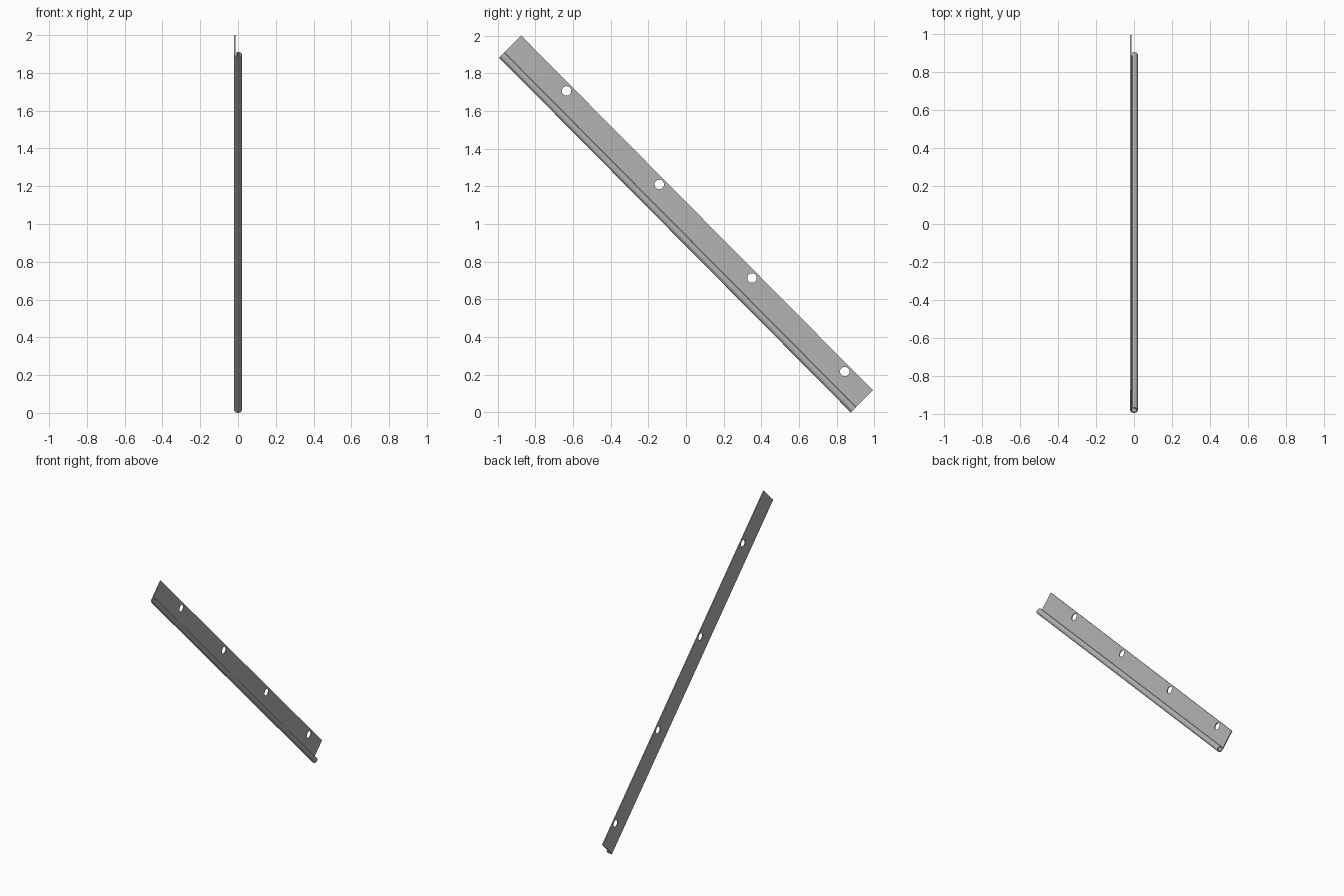
import bpy, bmesh, math
from mathutils import Matrix, Vector

if "Cube" in bpy.data.objects:
    bpy.data.objects.remove(bpy.data.objects["Cube"])

LENGTH, WIDTH = 2.652, 0.1655
RADIUS, THICK = 0.02, 0.007
TILT = math.radians(45.25)

steel = bpy.data.materials.new("steel_grey")
steel.use_nodes = True
grey = (0.45, 0.45, 0.45, 1)
steel.diffuse_color = grey
steel.node_tree.nodes["Principled BSDF"].inputs["Base Color"].default_value = grey

# The leaf runs along local y, with its width along local z
placement = Matrix.Translation((0, 0, 1)) @ Matrix.Rotation(-TILT, 4, "X")


def make_object(name, bm):
    bmesh.ops.recalc_face_normals(bm, faces=bm.faces)
    mesh = bpy.data.meshes.new(name)
    bm.to_mesh(mesh)
    bm.free()
    mesh.materials.append(steel)
    obj = bpy.data.objects.new(name, mesh)
    bpy.context.collection.objects.link(obj)
    obj.matrix_world = placement
    return obj


# Leaf: flat strip whose lower edge rolls into a hollow knuckle
top = WIDTH / 2
roll_z = -top + RADIUS
angles = [math.radians(180 + 290 * i / 32) for i in range(33)]


def arc(r):
    return [(r * math.cos(a), roll_z + r * math.sin(a)) for a in angles]


outer = [(-RADIUS, top)] + arc(RADIUS)
inner = [(-RADIUS + THICK, top)] + arc(RADIUS - THICK)
bm = bmesh.new()
rows = []
for y in (-LENGTH / 2, LENGTH / 2):
    rows.append([[bm.verts.new((x, y, z)) for x, z in side] for side in (outer, inner)])
(o0, i0), (o1, i1) = rows
for k in range(len(outer) - 1):
    for quad in ((o0[k], o0[k + 1], o1[k + 1], o1[k]),
                 (i0[k], i0[k + 1], i1[k + 1], i1[k]),
                 (o0[k], o0[k + 1], i0[k + 1], i0[k]),
                 (o1[k], o1[k + 1], i1[k + 1], i1[k])):
        bm.faces.new(quad)
for k in (0, -1):
    bm.faces.new((o0[k], o1[k], i1[k], i0[k]))
leaf = make_object("hinge_leaf", bm)

# Screw holes, evenly spaced along the strip
bm = bmesh.new()
for n in range(4):
    at = Vector((-RADIUS, -0.948 + 0.699 * n, 0.047))
    bmesh.ops.create_cone(bm, cap_ends=True, segments=32, radius1=0.025, radius2=0.025, depth=0.1,
                          matrix=Matrix.Translation(at) @ Matrix.Rotation(math.pi / 2, 4, "Y"))
cutter = make_object("screw_hole_cutter", bm)
cutter.hide_render = True

cut = leaf.modifiers.new("screw_holes", "BOOLEAN")
cut.operation = "DIFFERENCE"
cut.solver = "EXACT"
cut.object = cutter

bpy.ops.object.select_all(action="DESELECT")
leaf.select_set(True)
bpy.context.view_layer.objects.active = leaf
bpy.ops.object.modifier_apply(modifier=cut.name)
bpy.data.objects.remove(cutter)
bpy.ops.object.shade_smooth_by_angle(angle=math.radians(30))
